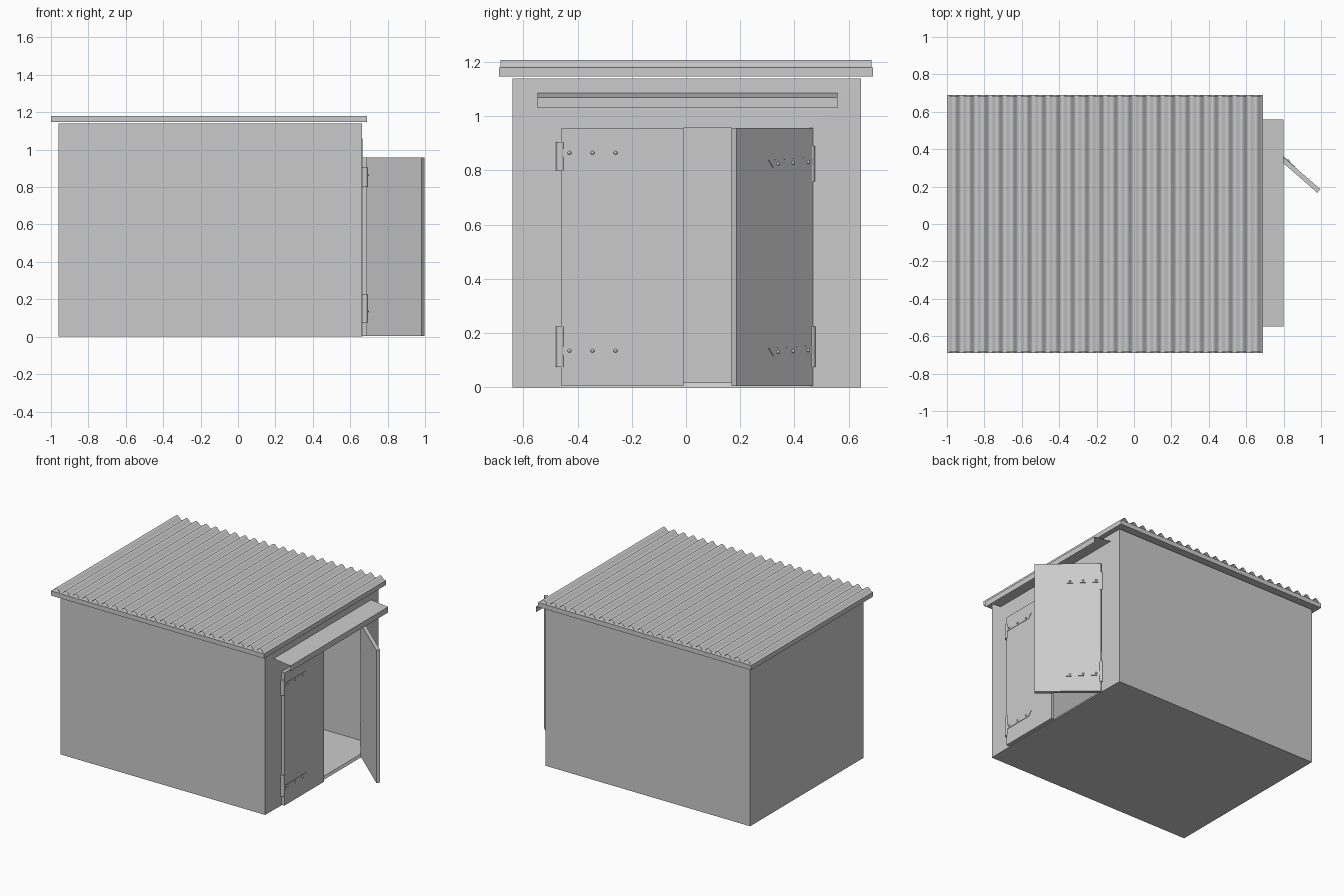
import bpy, bmesh, math
from mathutils import Matrix, Vector

if "Cube" in bpy.data.objects:
    bpy.data.objects.remove(bpy.data.objects["Cube"])


def make(name, verts, faces, fix=True):
    me = bpy.data.meshes.new(name)
    me.from_pydata(verts, [], faces)
    if fix:
        bm = bmesh.new()
        bm.from_mesh(me)
        bmesh.ops.recalc_face_normals(bm, faces=bm.faces)
        bm.to_mesh(me)
        bm.free()
    ob = bpy.data.objects.new(name, me)
    bpy.context.collection.objects.link(ob)
    return ob


def box(name, lo, hi):
    v = [(x, y, z) for x in (lo[0], hi[0]) for y in (lo[1], hi[1]) for z in (lo[2], hi[2])]
    return make(name, v, [(0, 1, 3, 2), (4, 6, 7, 5), (0, 4, 5, 1), (2, 3, 7, 6), (0, 2, 6, 4), (1, 5, 7, 3)])


def sweep_y(name, profile, y0, y1):
    """Open sheet: xz profile swept along y."""
    n = len(profile)
    v = [(x, y0, z) for x, z in profile] + [(x, y1, z) for x, z in profile]
    return make(name, v, [(i, i + 1, n + i + 1, n + i) for i in range(n - 1)], False)


def smooth(ob, angle=40):
    bpy.ops.object.select_all(action='DESELECT')
    ob.select_set(True)
    bpy.context.view_layer.objects.active = ob
    bpy.ops.object.shade_smooth_by_angle(angle=math.radians(angle))


# Shed shell: box with a doorway in the +x wall, thickened inward
X0, X1, Y0, Y1, H = -0.96, 0.663, -0.64, 0.645, 1.14
DX, D0, D1, DH = 0.666, -0.46, 0.468, 0.957
shell = make("shed_walls", [
    (X0, Y0, 0), (X1, Y0, 0), (X1, Y1, 0), (X0, Y1, 0),
    (X0, Y0, H), (X1, Y0, H), (X1, Y1, H), (X0, Y1, H),
    (DX, D0, 0), (DX, D1, 0), (DX, D1, DH), (DX, D0, DH)], [
    (0, 3, 2, 9, 8, 1), (4, 5, 6, 7), (0, 1, 5, 4), (2, 3, 7, 6), (3, 0, 4, 7),
    (1, 8, 11, 5), (9, 2, 6, 10), (11, 10, 6, 5)])
sol = shell.modifiers.new("thickness", 'SOLIDIFY')
sol.thickness = 0.02
sol.offset = -1

# Roof board and corrugated sheet
box("roof_board", (-1.0, -0.69, 1.147), (0.69, 0.69, 1.18))
WAVES, STEPS = 22, 10
N = WAVES * STEPS
wave = [(-1.0 + 1.69 * i / N, 1.194 - 0.014 * math.cos(2 * math.pi * i / STEPS)) for i in range(N + 1)]
smooth(sweep_y("corrugated_sheet", wave, -0.685, 0.685), 60)

# Thin awning over the doorway
sweep_y("awning", [(0.665, 1.085), (0.80, 1.07), (0.80, 1.03)], -0.548, 0.558)


def cylinder(name, radius, z0, z1, parent, x, y):
    bm = bmesh.new()
    bmesh.ops.create_cone(bm, cap_ends=True, segments=20, radius1=radius, radius2=radius, depth=z1 - z0,
                          matrix=Matrix.Translation((x, y, (z0 + z1) / 2)))
    me = bpy.data.meshes.new(name)
    bm.to_mesh(me)
    bm.free()
    ob = bpy.data.objects.new(name, me)
    bpy.context.collection.objects.link(ob)
    ob.parent = parent
    smooth(ob)


def strap(name, parent, side, z, length, tilt):
    """Pointed hinge strap with three rivets on the door's outer face (local x = 0)."""
    t, h = 0.003, 0.015
    rot = Matrix.Rotation(math.radians(tilt) * side, 4, 'X')
    place = Matrix.Translation((0, 0, z)) @ rot
    outline = [(0.006, -h), (length - 0.025, -h), (length, h), (0.006, h)]
    v = [place @ Vector((x, side * d, e)) for x in (-0.002, t) for d, e in outline]
    ob = make(name, v, [(0, 1, 2, 3), (4, 5, 6, 7)] + [(i, (i + 1) % 4, 4 + (i + 1) % 4, 4 + i) for i in range(4)])
    ob.parent = parent
    bm = bmesh.new()
    for d in (0.03, 0.115, 0.20):
        bmesh.ops.create_uvsphere(bm, u_segments=12, v_segments=8, radius=0.007,
                                  matrix=place @ Matrix.Translation((t, side * d, 0)))
    me = bpy.data.meshes.new(name + "_rivets")
    bm.to_mesh(me)
    bm.free()
    riv = bpy.data.objects.new(name + "_rivets", me)
    bpy.context.collection.objects.link(riv)
    riv.parent = parent
    smooth(riv)


def door(name, hinge, side, width, angle, hinges):
    """Door leaf running from its hinge edge toward side*y; outer face on local x = 0."""
    lo, hi = sorted((0, side * width))
    leaf = box(name, (-0.025, lo, 0.005), (0, hi, 0.957))
    leaf.location = (hinge[0], hinge[1], 0)
    leaf.rotation_euler.z = math.radians(angle)
    for label, z0, z1, r, strap_z, tilt in hinges:
        cylinder(f"{name}_{label}_barrel", r, z0, z1, leaf, -0.011, -side * 0.003)
        strap(f"{name}_{label}_strap", leaf, side, strap_z, 0.25, tilt)


# Closed left door and right door swung open
door("left_door", (0.69, -0.46), 1, 0.45, 0, [
    ("lower", 0.075, 0.225, 0.016, 0.135, 0), ("upper", 0.80, 0.905, 0.016, 0.865, 0)])
door("right_door", (0.672, 0.468), -1, 0.43, 49, [
    ("lower", 0.075, 0.225, 0.016, 0.138, -2), ("upper", 0.76, 0.89, 0.014, 0.832, -2)])
